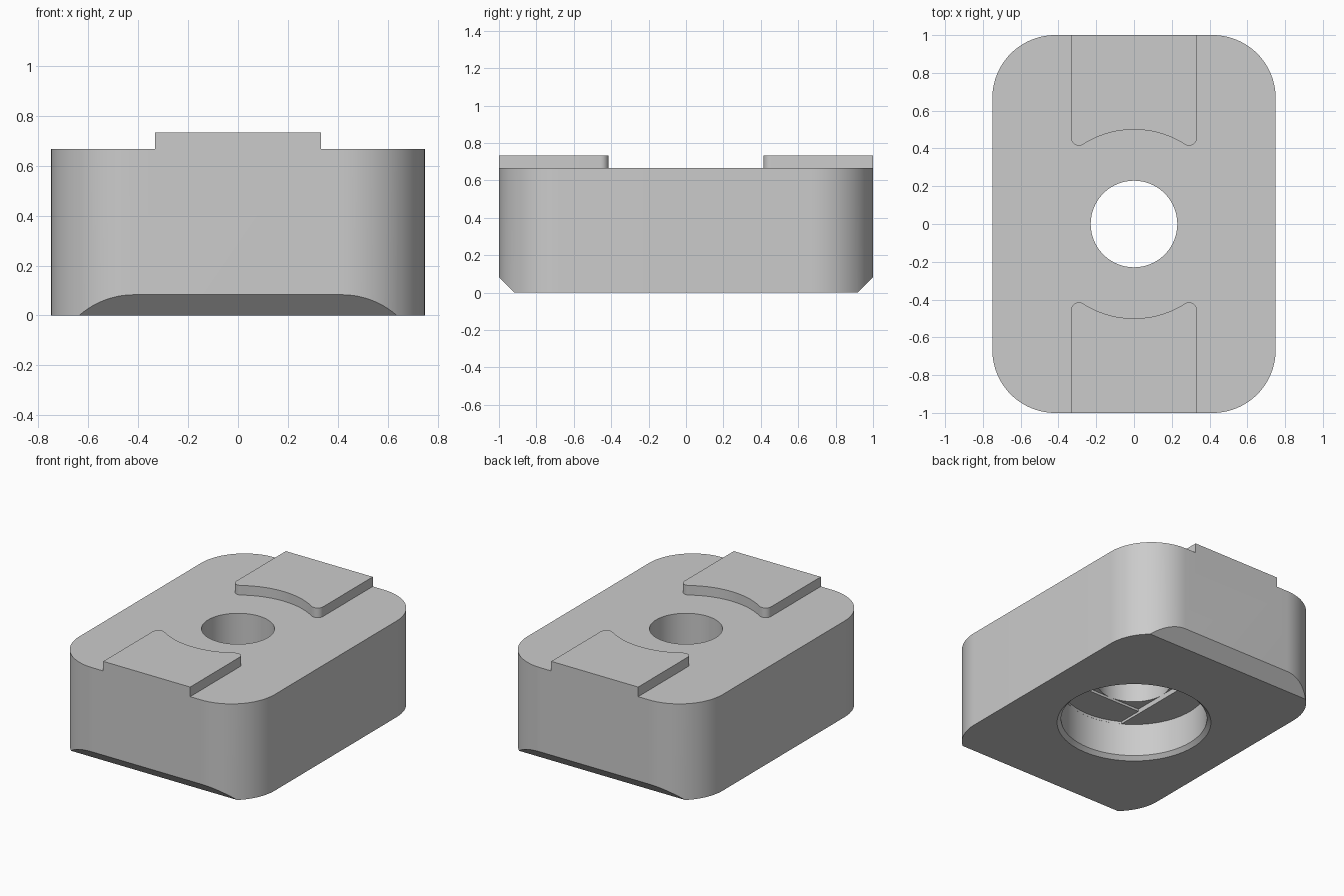
import bpy
import bmesh
import math
from mathutils import Matrix

cube = bpy.data.objects.get("Cube")
if cube:
    bpy.data.objects.remove(cube, do_unlink=True)

grey = bpy.data.materials.new("light grey")
grey.use_nodes = True
grey.diffuse_color = (0.6, 0.6, 0.6, 1)
grey.node_tree.nodes["Principled BSDF"].inputs["Base Color"].default_value = (0.6, 0.6, 0.6, 1)


def arc(cx, cy, r, a0, a1, n):
    """Points on an arc, angles in degrees."""
    angles = [math.radians(a0 + (a1 - a0) * i / n) for i in range(n + 1)]
    return [(cx + r * math.cos(a), cy + r * math.sin(a)) for a in angles]


def circle(r, n=96):
    return arc(0, 0, r, 0, 360, n)[:-1]


def prism(name, pts, z0, z1, top_scale=1.0, matrix=None):
    """Closed solid from an outline, optionally tapered toward the top."""
    bm = bmesh.new()
    low = [bm.verts.new((x, y, z0)) for x, y in pts]
    high = [bm.verts.new((x * top_scale, y * top_scale, z1)) for x, y in pts]
    bm.faces.new(low)
    bm.faces.new(high)
    for i in range(len(pts)):
        j = (i + 1) % len(pts)
        bm.faces.new((low[i], low[j], high[j], high[i]))
    if matrix:
        bm.transform(matrix)
    bmesh.ops.recalc_face_normals(bm, faces=bm.faces)
    mesh = bpy.data.meshes.new(name)
    bm.to_mesh(mesh)
    bm.free()
    mesh.materials.append(grey)
    obj = bpy.data.objects.new(name, mesh)
    bpy.context.collection.objects.link(obj)
    return obj


def combine(target, tool, operation):
    """Apply one boolean and discard the tool."""
    mod = target.modifiers.new(operation.lower(), "BOOLEAN")
    mod.operation = operation
    mod.solver = "EXACT"
    mod.object = tool
    bpy.context.view_layer.objects.active = target
    bpy.ops.object.modifier_apply(modifier=mod.name)
    bpy.data.objects.remove(tool, do_unlink=True)


# Main dimensions
half_x, half_y, corner = 0.75, 1.0, 1 / 3
top, tab_top = 2 / 3, 0.7333
hole, bore, bore_top, step = 0.2292, 0.4583, 0.25, 0.0167

# Block with rounded corners
outline = []
for k, (sx, sy) in enumerate([(1, 1), (-1, 1), (-1, -1), (1, -1)]):
    outline += arc(sx * (half_x - corner), sy * (half_y - corner), corner,
                   90 * k, 90 * k + 90, 24)
block = prism("mounting_block", outline, 0, top)

# Sloped lower edge at both ends, trimmed by a side profile
side = [(-0.817, -0.1), (0.817, -0.1), (1.2, 0.283), (1.2, 1), (-1.2, 1), (-1.2, 0.283)]
along_x = Matrix(((0, 0, 1, 0), (1, 0, 0, 0), (0, 1, 0, 0), (0, 0, 0, 1)))
combine(block, prism("side_trim", side, -1, 1, matrix=along_x), "INTERSECT")

# Raised tabs, hollowed around the hole, with rounded tips
tab_x, clear, tip = 1 / 3, 0.5, 0.0417
tip_x = tab_x - tip
tip_y = math.sqrt((clear + tip) ** 2 - tip_x ** 2)
tip_angle = math.degrees(math.atan2(tip_y, tip_x))
right_edge = arc(tip_x, tip_y, tip, 0, tip_angle - 180, 12)
left_edge = [(-x, y) for x, y in reversed(right_edge)]
hollow = arc(0, 0, clear, tip_angle, 180 - tip_angle, 24)[1:-1]
tab = [(-tab_x, half_y), (tab_x, half_y)] + right_edge + hollow + left_edge
for sign in (1, -1):
    pts = [(x, y * sign) for x, y in tab]
    combine(block, prism("raised_tab", pts, top - 0.1, tab_top), "UNION")

# Through hole, two stepped bridges above the counterbore, then the bore
square = [(-hole, -hole), (hole, -hole), (hole, hole), (-hole, hole)]
slot = arc(0, 0, bore - 0.0005, 60, 120, 16) + arc(0, 0, bore - 0.0005, 240, 300, 16)
combine(block, prism("through_hole", circle(hole), -0.1, 1), "DIFFERENCE")
combine(block, prism("square_step", square, -0.1, bore_top + 2 * step), "DIFFERENCE")
combine(block, prism("slot_step", slot, -0.1, bore_top + step), "DIFFERENCE")
combine(block, prism("counterbore", circle(bore), -0.1, bore_top), "DIFFERENCE")

# Bevelled mouth of the counterbore
mouth = bore + 0.05
combine(block, prism("mouth_bevel", circle(mouth), -0.025, 0.025, bore / mouth), "DIFFERENCE")

# Smooth round walls with crisp edges
bpy.ops.object.select_all(action="DESELECT")
block.select_set(True)
bpy.context.view_layer.objects.active = block
bpy.ops.object.shade_smooth_by_angle(angle=math.radians(25))
